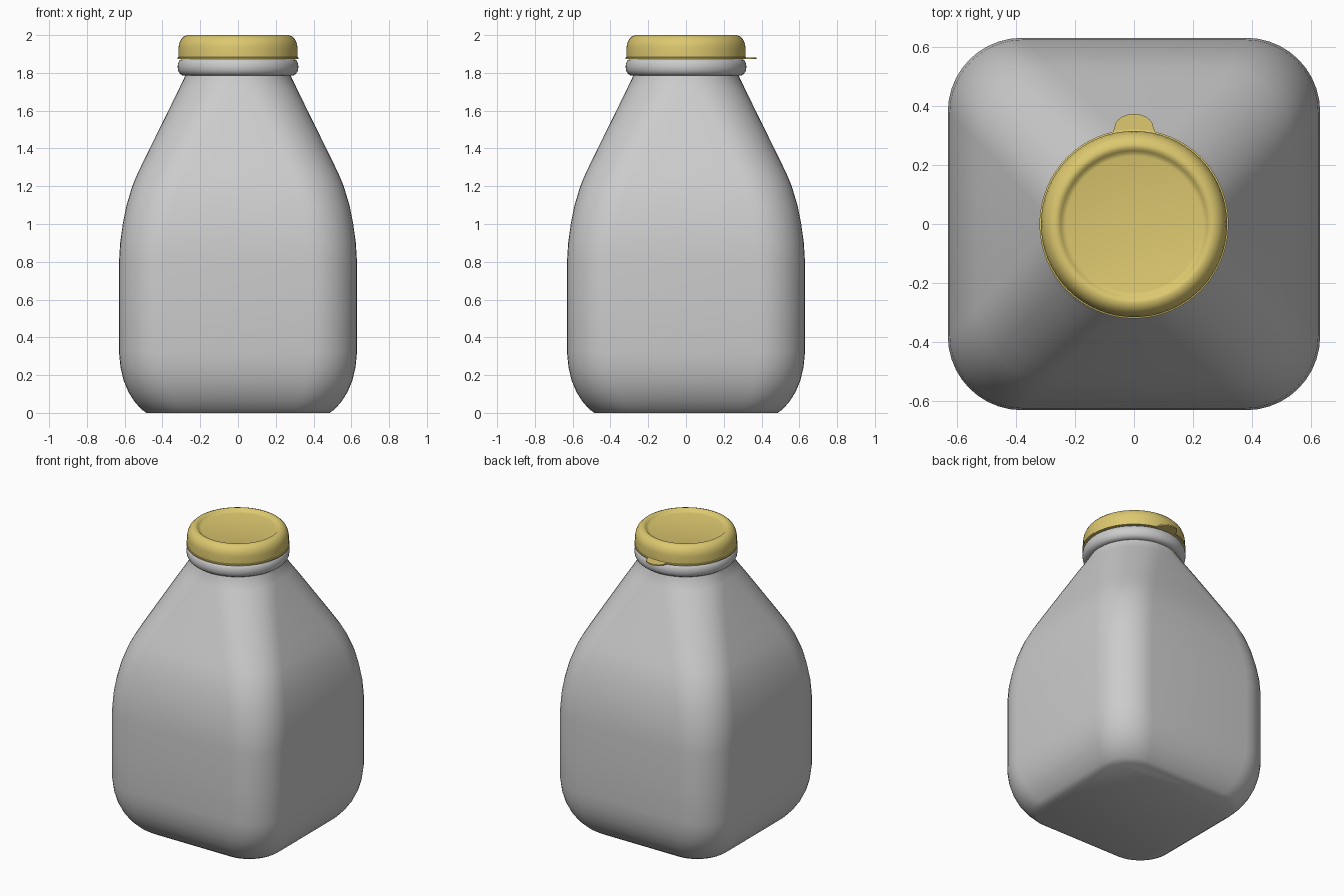
import bpy, bmesh
from math import sin, cos, pi

if "Cube" in bpy.data.objects:
    bpy.data.objects.remove(bpy.data.objects["Cube"])

CORNER = 10  # segments per rounded corner


def rounded_square(half, r):
    """Points of a rounded square; r == half gives a circle."""
    pts = []
    for q in range(4):
        a0 = q * pi / 2
        sx, sy = [(1, 1), (-1, 1), (-1, -1), (1, -1)][q]
        for i in range(CORNER + 1):
            a = a0 + i / CORNER * pi / 2
            pts.append((sx * (half - r) + r * cos(a), sy * (half - r) + r * sin(a)))
    return pts


def finish(name, bm, color=None, angle=40):
    bmesh.ops.remove_doubles(bm, verts=bm.verts, dist=1e-5)
    bmesh.ops.recalc_face_normals(bm, faces=bm.faces)
    me = bpy.data.meshes.new(name)
    bm.to_mesh(me)
    bm.free()
    ob = bpy.data.objects.new(name, me)
    bpy.context.collection.objects.link(ob)
    if color:
        me.materials.append(color)
    bpy.ops.object.select_all(action='DESELECT')
    ob.select_set(True)
    bpy.context.view_layer.objects.active = ob
    bpy.ops.object.shade_smooth_by_angle(angle=angle * pi / 180)
    return ob


def loft(name, sections, color=None):
    """Skin closed outlines given as (z, points), capping both ends."""
    bm = bmesh.new()
    rings = [[bm.verts.new((x, y, z)) for x, y in pts] for z, pts in sections]
    n = len(rings[0])
    for a, b in zip(rings, rings[1:]):
        for i in range(n):
            j = (i + 1) % n
            bm.faces.new((a[i], a[j], b[j], b[i]))
    bm.faces.new(rings[0][::-1])
    bm.faces.new(rings[-1])
    return finish(name, bm, color)


def circle(r, n=64):
    return [(r * cos(2 * pi * i / n), r * sin(2 * pi * i / n)) for i in range(n)]


yellow = bpy.data.materials.new("yellow")
yellow.diffuse_color = (0.72, 0.58, 0.16, 1)
yellow.use_nodes = True
yellow.node_tree.nodes["Principled BSDF"].inputs["Base Color"].default_value = yellow.diffuse_color

# Bottle body: square with rounded corners blending to a round neck (z, half width, corner radius)
body = [(0, 0.485, 0.20), (0.02, 0.513, 0.21), (0.06, 0.548, 0.22), (0.11, 0.58, 0.235),
        (0.17, 0.605, 0.245), (0.24, 0.622, 0.25), (0.32, 0.63, 0.25), (0.55, 0.63, 0.25),
        (0.80, 0.63, 0.25), (0.90, 0.624, 0.25), (1.00, 0.61, 0.25), (1.10, 0.59, 0.25),
        (1.20, 0.56, 0.25), (1.27, 0.531, 0.25), (1.36, 0.487, 0.25), (1.50, 0.418, 0.255),
        (1.63, 0.354, 0.26), (1.71, 0.315, 0.27), (1.79, 0.277, 0.277), (1.82, 0.277, 0.277)]
loft("bottle_body", [(z, rounded_square(h, r)) for z, h, r in body])

# Rounded lip around the mouth
lip = [(1.785, 0.275), (1.787, 0.295), (1.797, 0.309), (1.812, 0.317), (1.832, 0.32),
       (1.852, 0.317), (1.867, 0.309), (1.876, 0.296), (1.878, 0.275)]
loft("bottle_lip", [(z, circle(r)) for z, r in lip])

# Snap cap with rounded shoulder and shallow recessed top
cap = [(1.874, 0.285), (1.874, 0.32), (1.882, 0.32), (1.884, 0.315), (1.935, 0.315),
       (1.957, 0.311), (1.978, 0.301), (1.993, 0.286), (2.0, 0.268), (1.998, 0.257),
       (1.991, 0.248), (1.984, 0.241), (1.981, 0.23)]
loft("cap", [(z, circle(r)) for z, r in cap], yellow)

# Thin pull tab at the back of the cap
tab = [(-0.08, 0.29), (0.08, 0.29), (0.07, 0.317)]
tab += [(0.066 * cos(a), 0.325 + 0.048 * sin(a)) for a in [i * pi / 14 for i in range(15)]]
tab += [(-0.07, 0.317)]
loft("pull_tab", [(1.873, tab), (1.882, tab)], yellow)
